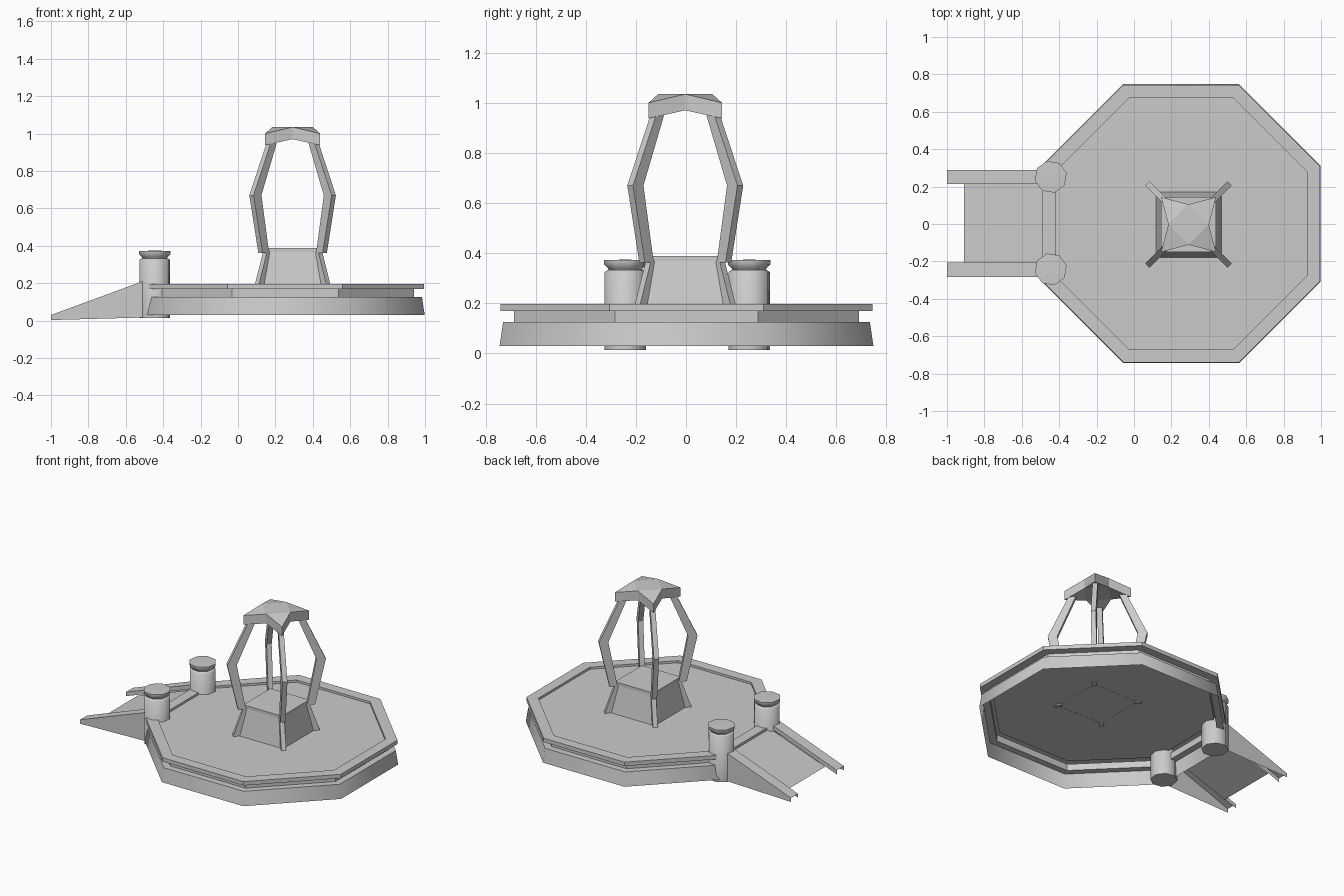
import bpy, bmesh, math
from mathutils import Vector

if "Cube" in bpy.data.objects:
    bpy.data.objects.remove(bpy.data.objects["Cube"], do_unlink=True)

grey = bpy.data.materials.new("stone_grey")
grey.use_nodes = True
grey.diffuse_color = (0.6, 0.6, 0.6, 1)
grey.node_tree.nodes["Principled BSDF"].inputs["Base Color"].default_value = (0.6, 0.6, 0.6, 1)


def finish(name, bm, smooth=None, recalc=True):
    """Turn a bmesh into a named object; smooth is an angle in degrees."""
    if recalc:
        bmesh.ops.recalc_face_normals(bm, faces=bm.faces[:])
    mesh = bpy.data.meshes.new(name)
    bm.to_mesh(mesh)
    bm.free()
    mesh.materials.append(grey)
    obj = bpy.data.objects.new(name, mesh)
    bpy.context.collection.objects.link(obj)
    if smooth:
        bpy.ops.object.select_all(action='DESELECT')
        obj.select_set(True)
        bpy.context.view_layer.objects.active = obj
        bpy.ops.object.shade_smooth_by_angle(angle=math.radians(smooth))
    return obj


def lathe(name, profile, centre, sides=8, phase=0.0, close_start=False, close_end=False, smooth=None):
    """Sweep (radius, z) points around a vertical axis, listed bottom outside to top inside."""
    bm = bmesh.new()
    rings = []
    for r, z in profile:
        angles = [phase + math.tau * i / sides for i in range(sides)]
        rings.append([bm.verts.new((centre[0] + r * math.cos(a), centre[1] + r * math.sin(a), z))
                      for a in angles])
    for low, high in zip(rings, rings[1:]):
        for i in range(sides):
            j = (i + 1) % sides
            bm.faces.new((low[i], low[j], high[j], high[i]))
    if close_start:
        bm.faces.new(rings[0][::-1])
    if close_end:
        bm.faces.new(rings[-1])
    return finish(name, bm, smooth, recalc=False)


def extruded(name, outline, offset):
    """Solid made by pushing a flat outline along an offset."""
    bm = bmesh.new()
    face = bm.faces.new([bm.verts.new(p) for p in outline])
    grown = bmesh.ops.extrude_face_region(bm, geom=[face], use_keep_orig=True)
    bmesh.ops.translate(bm, vec=offset, verts=[e for e in grown["geom"] if isinstance(e, bmesh.types.BMVert)])
    return finish(name, bm)


# Octagonal platform: open shell with a flared skirt and a recessed deck
PLATFORM = (0.252, 0.002)
FLAT = math.pi / 8


def across(points):
    """Convert flat-to-centre distances into corner radii."""
    return [(r / math.cos(FLAT), z) for r, z in points]


lathe("platform_skirt", across([(0.746, 0.03), (0.732, 0.125), (0.688, 0.125)]),
      PLATFORM, phase=FLAT, smooth=50)
lathe("platform_deck", across([(0.688, 0.125), (0.688, 0.17), (0.742, 0.17), (0.742, 0.197),
                               (0.672, 0.197), (0.672, 0.182)]),
      PLATFORM, phase=FLAT, close_end=True)

# Pillars flanking the entrance
for side, label in ((1, "left"), (-1, "right")):
    spot = (-0.445, side * 0.247 + 0.005)
    lathe(label + "_pillar", [(0.085, 0.013), (0.085, 0.325), (0.072, 0.333)], spot,
          phase=FLAT * 0.6, close_start=True, close_end=True, smooth=60)
    lathe(label + "_pillar_cap", [(0.068, 0.333), (0.072, 0.34), (0.087, 0.355), (0.087, 0.372), (0.02, 0.374)],
          spot, phase=FLAT * 0.6, close_end=True, smooth=60)

# Ramp slope
bm = bmesh.new()
bm.faces.new([bm.verts.new(p) for p in ((-0.91, -0.21, 0.03), (-0.48, -0.21, 0.183),
                                        (-0.48, 0.215, 0.183), (-0.91, 0.215, 0.03))])
finish("ramp_slope", bm, recalc=False)

# Ramp rails: outer wall, top strip and short inner lip
for side, label in ((1, "left"), (-1, "right")):
    outer, inner = side * 0.287 + 0.003, side * 0.21 + 0.003
    top = [(-1, 0.03), (-0.51, 0.21), (-0.45, 0.21)]
    bm = bmesh.new()
    out_top = [bm.verts.new((x, outer, z)) for x, z in top]
    in_top = [bm.verts.new((x, inner, z)) for x, z in top]
    in_low = [bm.verts.new((x, inner, z - 0.028)) for x, z in top]
    foot = [bm.verts.new((x, outer, z)) for x, z in ((-0.45, 0.018), (-1, 0.003))]
    bm.faces.new(out_top + foot)
    for a, b in ((out_top, in_top), (in_top, in_low)):
        for i in range(2):
            bm.faces.new((a[i], a[i + 1], b[i + 1], b[i]))
    finish(label + "_ramp_rail", bm)

# Square pedestal with a thin top slab
TOWER = Vector((0.292, -0.003, 0))
ROOT2 = math.sqrt(2)
lathe("pedestal", [(0.175 * ROOT2, 0.181), (0.143 * ROOT2, 0.368)], TOWER, 4, math.pi / 4)
lathe("pedestal_slab", [(0.147 * ROOT2, 0.368), (0.147 * ROOT2, 0.388)], TOWER, 4, math.pi / 4,
      close_start=True, close_end=True)

# Corner posts and bent arms, set on the diagonals
POST = [(0.195, 0.177), (0.147, 0.37), (0.125, 0.37), (0.16, 0.177)]
ARM = [(0.172, 0.362), (0.22, 0.67), (0.128, 0.95), (0.096, 0.95), (0.178, 0.67), (0.137, 0.362)]
for i in range(4):
    turn = math.pi / 4 + i * math.pi / 2
    out = Vector((math.cos(turn), math.sin(turn), 0))
    across_dir = Vector((-out.y, out.x, 0))
    for name, shape, width in (("pedestal_post", POST, 0.03), ("tower_arm", ARM, 0.032)):
        outline = [TOWER + out * (r * ROOT2) + Vector((0, 0, z)) - across_dir * (width / 2) for r, z in shape]
        extruded(name + "_" + str(i + 1), outline, across_dir * width)

# Star-shaped canopy: low pointed corners and raised, pulled-in sides
bm = bmesh.new()
lower, upper = [], []
for i in range(8):
    corner = i % 2 == 1
    r = 0.147 * ROOT2 if corner else 0.108
    a = i * math.pi / 4
    x, y = TOWER.x + r * math.cos(a), TOWER.y + r * math.sin(a)
    lower.append(bm.verts.new((x, y, 0.938 if corner else 0.97)))
    upper.append(bm.verts.new((x, y, 1.0 if corner else 1.035)))
for i in range(8):
    j = (i + 1) % 8
    bm.faces.new((lower[i], lower[j], upper[j], upper[i]))
for ring in (lower, upper):
    bm.faces.new(ring[::2])
    for i in range(0, 8, 2):
        bm.faces.new((ring[i], ring[i + 1], ring[(i + 2) % 8]))
finish("canopy", bm)
